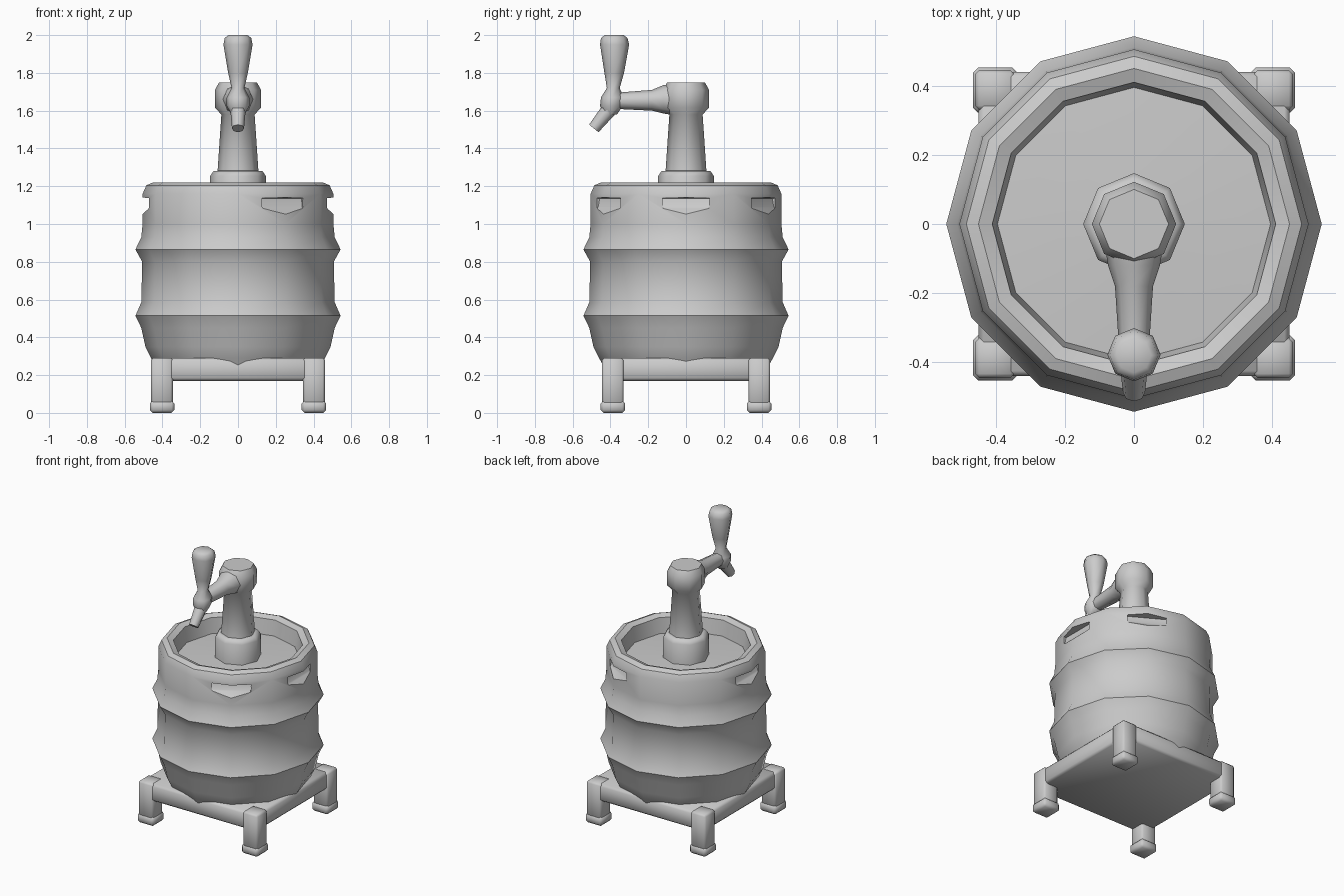
import bpy, bmesh, math
from mathutils import Vector, Matrix

if "Cube" in bpy.data.objects:
    bpy.data.objects.remove(bpy.data.objects["Cube"])

steel = bpy.data.materials.new("light grey metal")
steel.diffuse_color = (0.6, 0.6, 0.6, 1)
steel.use_nodes = True
steel.node_tree.nodes["Principled BSDF"].inputs["Base Color"].default_value = steel.diffuse_color


def finish(name, bm, angle=60):
    bmesh.ops.recalc_face_normals(bm, faces=bm.faces)
    me = bpy.data.meshes.new(name)
    bm.to_mesh(me)
    bm.free()
    ob = bpy.data.objects.new(name, me)
    bpy.context.collection.objects.link(ob)
    me.materials.append(steel)
    smooth(ob, angle)
    return ob


def smooth(ob, angle):
    bpy.ops.object.select_all(action='DESELECT')
    ob.select_set(True)
    bpy.context.view_layer.objects.active = ob
    bpy.ops.object.shade_smooth_by_angle(angle=math.radians(angle))


def rings(name, data, sides, axis=(0, 0, 1), angle=60):
    """Skin circles given as (y, z, radius), all square to one axis in the YZ plane."""
    bm = bmesh.new()
    ax = Vector(axis).normalized()
    u = Vector((1, 0, 0))
    v = ax.cross(u)
    loops = []
    for y, z, r in data:
        loops.append([bm.verts.new(Vector((0, y, z)) + r * (
            u * math.cos(2 * math.pi * i / sides) + v * math.sin(2 * math.pi * i / sides)))
            for i in range(sides)])
    for a, b in zip(loops, loops[1:]):
        for i in range(sides):
            j = (i + 1) % sides
            bm.faces.new((a[i], a[j], b[j], b[i]))
    bm.faces.new(loops[0][::-1])
    bm.faces.new(loops[-1])
    return finish(name, bm, angle)


def box(name, x0, x1, y0, y1, z0, z1, bevel):
    bm = bmesh.new()
    bmesh.ops.create_cube(bm, size=1)
    for v in bm.verts:
        v.co = Vector(((x0 + x1) / 2 + v.co.x * (x1 - x0),
                       (y0 + y1) / 2 + v.co.y * (y1 - y0),
                       (z0 + z1) / 2 + v.co.z * (z1 - z0)))
    bmesh.ops.bevel(bm, geom=bm.edges[:], offset=bevel, segments=1, affect='EDGES')
    return finish(name, bm)


# Twelve-sided keg with two hoops, rounded rim and sunken top
profile = [(0.2, 0.41), (0.29, 0.46), (0.35, 0.49), (0.45, 0.512), (0.515, 0.543),
           (0.585, 0.512), (0.80, 0.507), (0.865, 0.543), (0.93, 0.512), (1.0, 0.505),
           (1.16, 0.505), (1.205, 0.485), (1.22, 0.45), (1.205, 0.41), (1.10, 0.395), (1.115, 0.13)]
keg = rings("keg", [(0, z, r) for z, r in profile], 12)

# Hand-hold pockets, deep under the rim and sloping out below
cutters = []
for deg in (0, 60, 180, 300):
    bm = bmesh.new()
    section = [(0.455, 1.135), (0.465, 1.09), (0.507, 1.05), (0.6, 1.04), (0.6, 1.15)]
    sides = [[bm.verts.new((r, w * (0.10 if z < 1.08 else 0.125), z)) for r, z in section]
             for w in (-1, 1)]
    bm.faces.new(sides[0])
    bm.faces.new(sides[1][::-1])
    for i in range(5):
        j = (i + 1) % 5
        bm.faces.new((sides[0][i], sides[0][j], sides[1][j], sides[1][i]))
    bm.transform(Matrix.Rotation(math.radians(deg), 4, 'Z'))
    cut = finish("pocket_cutter", bm)
    cut.hide_render = True
    cutters.append(cut)
    mod = keg.modifiers.new("pocket", 'BOOLEAN')
    mod.operation = 'DIFFERENCE'
    mod.solver = 'EXACT'
    mod.object = cut
bpy.ops.object.select_all(action='DESELECT')
keg.select_set(True)
bpy.context.view_layer.objects.active = keg
for mod in [m.name for m in keg.modifiers if m.type == 'BOOLEAN']:
    bpy.ops.object.modifier_apply(modifier=mod)
for c in cutters:
    bpy.data.objects.remove(c)
smooth(keg, 40)

# Square base with four footed legs
box("base", -0.45, 0.45, -0.44, 0.44, 0.17, 0.29, 0.015)
for sx in (-1, 1):
    for sy in (-1, 1):
        xs = sorted((sx * 0.345, sx * 0.46))
        ys = sorted((sy * 0.33, sy * 0.445))
        box("leg", *xs, *ys, 0.02, 0.291, 0.012)
        xs = sorted((sx * 0.337, sx * 0.466))
        ys = sorted((sy * 0.322, sy * 0.452))
        box("foot", *xs, *ys, 0.0, 0.065, 0.015)

# Eight-sided tap column with flange and cap
rings("column", [(0, z, r) for z, r in (
    (1.09, 0.147), (1.255, 0.147), (1.28, 0.13), (1.282, 0.108), (1.58, 0.088),
    (1.615, 0.122), (1.71, 0.122), (1.75, 0.10))], 8)

# Spout arm, from the cap forward to the hub
rings("spout_arm", [(-0.06, 1.66, 0.085), (-0.12, 1.66, 0.075), (-0.18, 1.655, 0.055),
                    (-0.38, 1.652, 0.042)], 8, (0, -1, 0))

# Hub and lever handle
rings("lever_handle", [(-0.40, 1.58, 0.035), (-0.395, 1.625, 0.06), (-0.39, 1.67, 0.06),
                       (-0.385, 1.72, 0.034), (-0.38, 1.80, 0.052), (-0.378, 1.95, 0.077),
                       (-0.38, 1.985, 0.07), (-0.38, 2.0, 0.05)], 8)

# Slanted nozzle
rings("nozzle", [(-0.38, 1.64, 0.044), (-0.488, 1.506, 0.032)], 8, (0, -0.108, -0.134))
